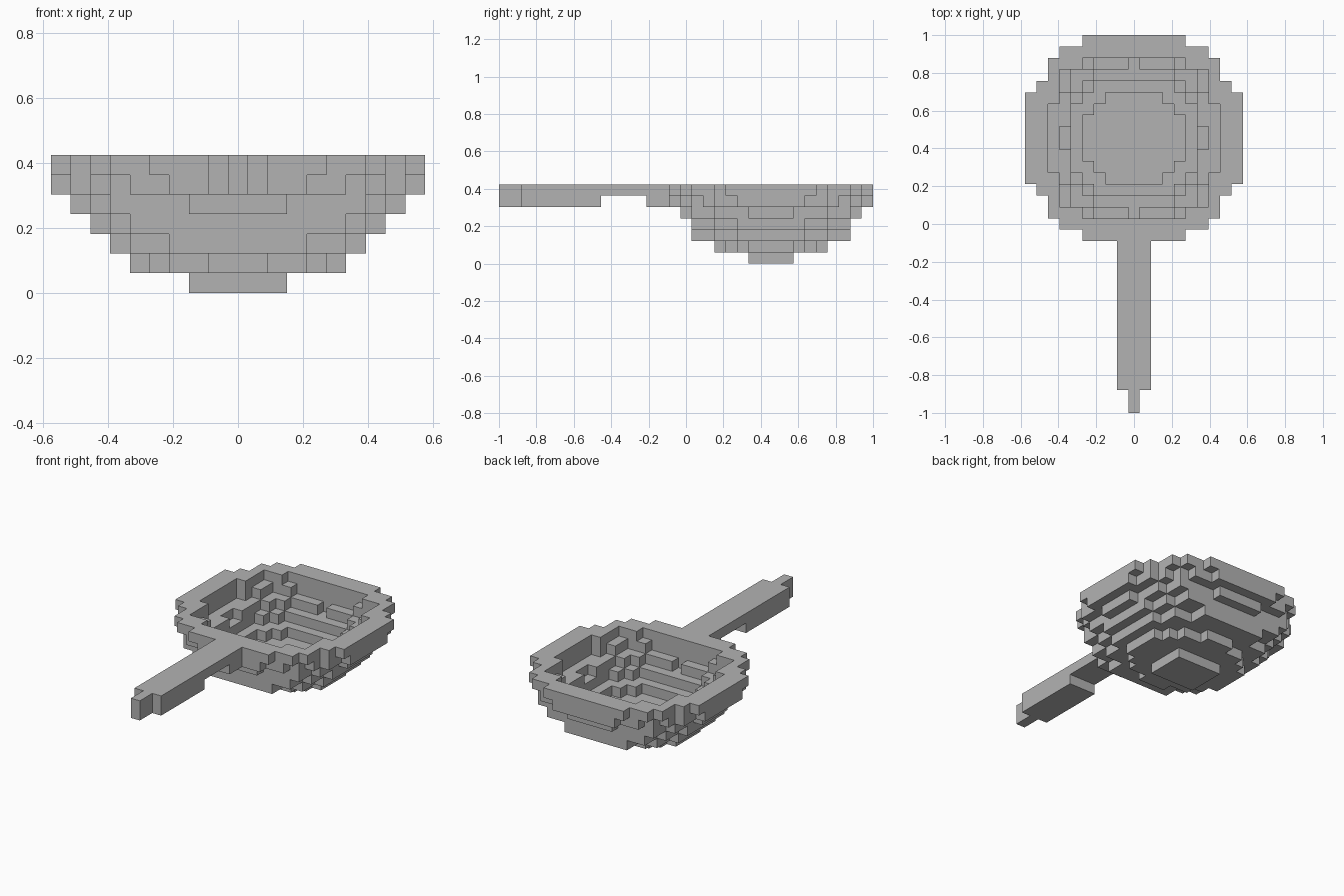
import bpy
import bmesh
from mathutils import Vector

UNIT = 2 / 33          # edge of one block
BOWL_Y = 7.5           # bowl centre, in blocks

cube = bpy.data.objects.get("Cube")
if cube:
    bpy.data.objects.remove(cube)

metal = bpy.data.materials.new("grey_metal")
metal.use_nodes = True
grey = (0.45, 0.45, 0.45, 1)
metal.diffuse_color = grey
metal.node_tree.nodes["Principled BSDF"].inputs["Base Color"].default_value = grey

# Each digit is the half depth of a block column, from the middle outwards
OUTER = ["222", "554432", "7777553", "77777753", "888777752", "9999887653", "9999988754"]
CAVITY = ["", "", "44432", "555543", "7666541", "77776643", "77777663"]


def disc(profile, layer):
    """Blocks of one mirrored, filled layer."""
    return {(side * i, j, layer)
            for i, half in enumerate(map(int, profile))
            for side in (-1, 1)
            for j in range(-half, half)}


def box(half_x, ys, layers):
    return {(i, j, k) for i in range(-half_x, half_x + 1) for j in ys for k in layers}


# Stepped bowl: outer layers minus the cavity
bowl = set()
for layer, (outside, inside) in enumerate(zip(OUTER, CAVITY)):
    bowl |= disc(outside, layer) - disc(inside, layer)

# Handle: shaft, narrow tip and a notch underneath
handle = box(1, range(-22, -9), (5, 6)) | box(0, range(-24, -22), (5, 6))
handle -= box(1, range(-15, -11), (5,))


def build(name, blocks, filled):
    """Skin the exposed sides of the blocks and merge flat areas."""
    bm = bmesh.new()
    for block in sorted(blocks):
        for axis in range(3):
            for sign in (-1, 1):
                near = list(block)
                near[axis] += sign
                if tuple(near) in filled:
                    continue
                normal, a, b = Vector(), Vector(), Vector()
                normal[axis] = sign / 2
                a[(axis + 1) % 3] = 0.5
                b[(axis + 2) % 3] = 0.5 * sign
                centre = Vector(block) + Vector((0, BOWL_Y + 0.5, 0.5)) + normal
                corners = (centre - a - b, centre + a - b, centre + a + b, centre - a + b)
                bm.faces.new([bm.verts.new(c * UNIT) for c in corners])
    bmesh.ops.remove_doubles(bm, verts=bm.verts, dist=UNIT / 100)
    bmesh.ops.dissolve_limit(bm, angle_limit=0.01, verts=bm.verts, edges=bm.edges)
    mesh = bpy.data.meshes.new(name)
    bm.to_mesh(mesh)
    bm.free()
    mesh.materials.append(metal)
    bpy.context.collection.objects.link(bpy.data.objects.new(name, mesh))


build("bowl", bowl, bowl | handle)
build("handle", handle, bowl | handle)
